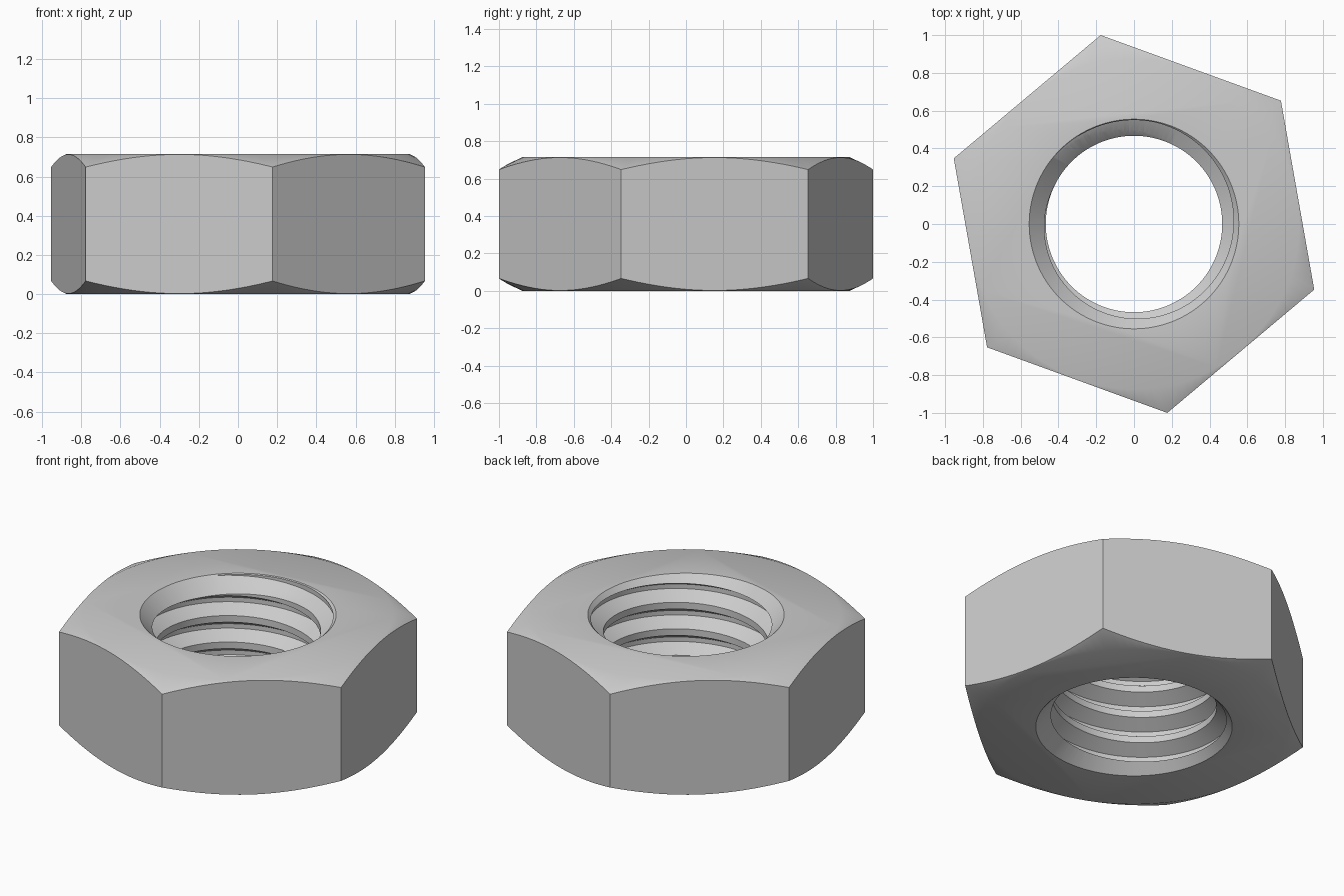
import bpy, bmesh, math

cube = bpy.data.objects.get("Cube")
if cube:
    bpy.data.objects.remove(cube, do_unlink=True)

HEIGHT, CORNER_R, CHAMFER_R = 0.715, 1.0154, 0.875
MINOR_R, MAJOR_R, MOUTH_R = 0.467, 0.55, 0.555
PITCH, SEGMENTS = 0.165, 120


def add_object(name, bm):
    bmesh.ops.recalc_face_normals(bm, faces=bm.faces[:])
    mesh = bpy.data.meshes.new(name)
    bm.to_mesh(mesh)
    bm.free()
    ob = bpy.data.objects.new(name, mesh)
    bpy.context.scene.collection.objects.link(ob)
    return ob


def lathe(name, profile, sides, turn=0.0):
    """Closed solid of revolution from (radius, z) points."""
    bm = bmesh.new()
    rings = []
    for r, z in profile:
        angles = [turn + math.tau * j / sides for j in range(sides)]
        rings.append([bm.verts.new((r * math.cos(a), r * math.sin(a), z)) for a in angles])
    for low, high in zip(rings, rings[1:]):
        for j in range(sides):
            k = (j + 1) % sides
            bm.faces.new((low[j], low[k], high[k], high[j]))
    bm.faces.new(rings[0])
    bm.faces.new(rings[-1])
    return add_object(name, bm)


def thread_solid(name):
    """Right-handed screw that cuts the internal thread."""
    flank = (MAJOR_R - MINOR_R) * math.tan(math.radians(30))
    crest = PITCH / 4
    tooth = [(MAJOR_R, 0), (MINOR_R, flank), (MINOR_R, flank + crest),
             (MAJOR_R, 2 * flank + crest)]
    turns = math.ceil(HEIGHT / PITCH) + 4
    start = HEIGHT - PITCH / 4 - (turns - 2) * PITCH
    bm = bmesh.new()
    columns = []
    for j in range(SEGMENTS + 1):
        a = math.tau * j / SEGMENTS
        lift = start + PITCH * j / SEGMENTS
        columns.append([bm.verts.new((r * math.cos(a), r * math.sin(a), lift + t * PITCH + z))
                        for t in range(turns) for r, z in tooth])
    for left, right in zip(columns, columns[1:]):
        for i in range(len(left) - 1):
            bm.faces.new((left[i], right[i], right[i + 1], left[i + 1]))
    bmesh.ops.remove_doubles(bm, verts=bm.verts[:], dist=1e-5)
    # Close both ends with fans to the axis
    ends = [bm.verts.new((0, 0, start)), bm.verts.new((0, 0, start + turns * PITCH))]
    for edge in [e for e in bm.edges if e.is_boundary]:
        a, b = edge.verts
        bm.faces.new((a, b, ends[int(a.co.z > HEIGHT / 2)]))
    return add_object(name, bm)


# Hexagonal blank
nut = lathe("hex_nut", [(CORNER_R, -0.1), (CORNER_R, HEIGHT + 0.1)], 6, math.radians(40))

# Cutters: corner chamfer, thread and countersunk mouths
slope = 0.474
chamfer = lathe("chamfer_cutter", [(CHAMFER_R, 0), (CHAMFER_R + 0.15 / slope, 0.15),
                                   (CHAMFER_R + 0.15 / slope, HEIGHT - 0.15),
                                   (CHAMFER_R, HEIGHT)], SEGMENTS)
thread = thread_solid("thread_cutter")
mouth = lathe("countersink_cutter", [(MOUTH_R + 0.1, -0.1), (MOUTH_R - 0.1, 0.1),
                                     (MOUTH_R - 0.1, HEIGHT - 0.1),
                                     (MOUTH_R + 0.1, HEIGHT + 0.1)], SEGMENTS)

for cutter, operation in ((chamfer, "INTERSECT"), (thread, "DIFFERENCE"), (mouth, "DIFFERENCE")):
    mod = nut.modifiers.new(cutter.name, "BOOLEAN")
    mod.operation, mod.solver, mod.object = operation, "EXACT", cutter
    cutter.hide_render = True

# Apply the cuts and remove the cutters
graph = bpy.context.evaluated_depsgraph_get()
nut_mesh = bpy.data.meshes.new_from_object(nut.evaluated_get(graph))
nut.modifiers.clear()
nut.data = nut_mesh
for cutter in (chamfer, thread, mouth):
    bpy.data.objects.remove(cutter, do_unlink=True)

# Steel colour
steel = bpy.data.materials.new("plain_steel")
steel.use_nodes = True
colour = (0.6, 0.6, 0.6, 1)
steel.diffuse_color = colour
steel.node_tree.nodes["Principled BSDF"].inputs["Base Color"].default_value = colour
nut.data.materials.clear()
nut.data.materials.append(steel)

# Smooth curved surfaces, keep edges sharp
bpy.ops.object.select_all(action="DESELECT")
nut.select_set(True)
bpy.context.view_layer.objects.active = nut
bpy.ops.object.shade_smooth_by_angle(angle=math.radians(30))
